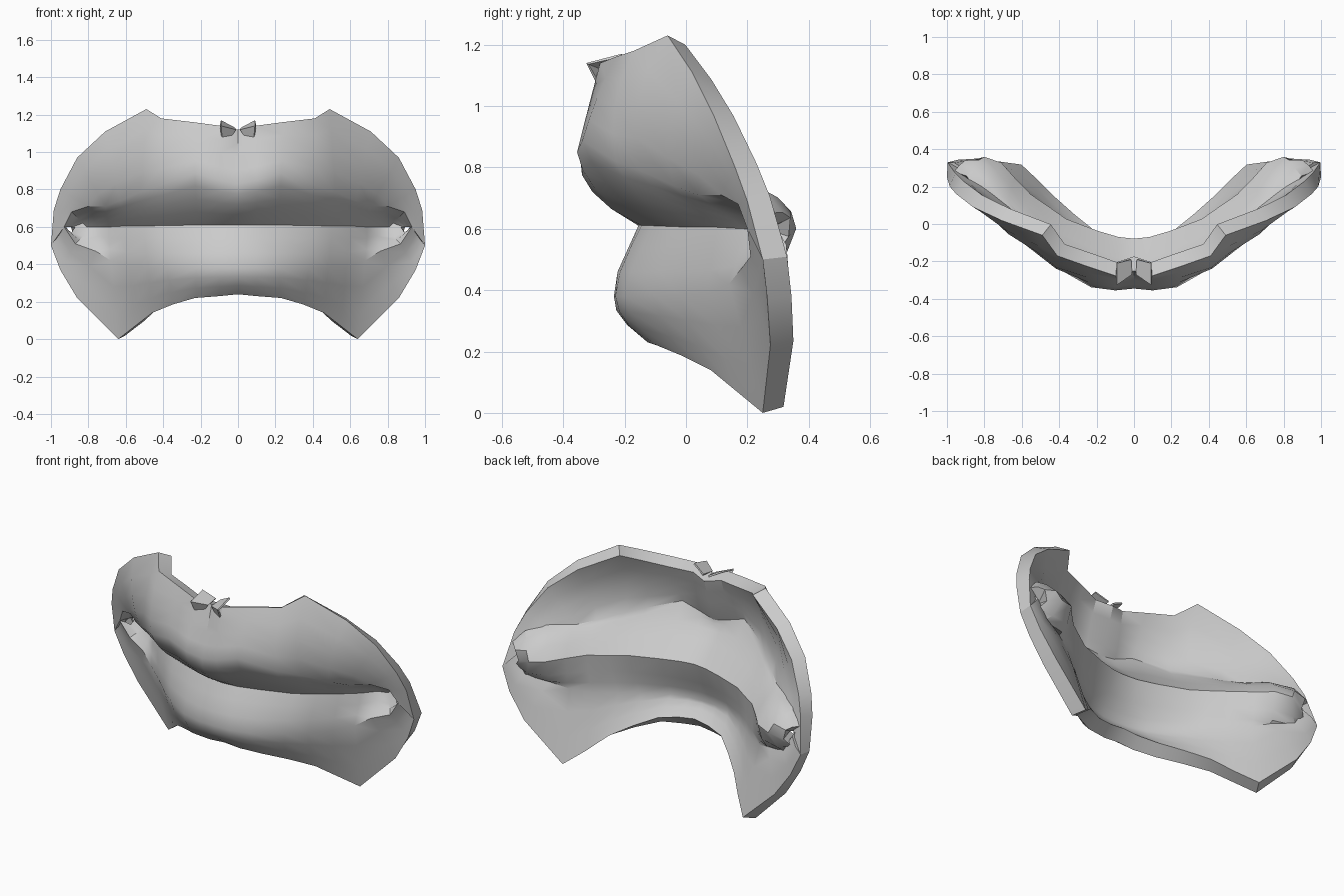
import bpy
import bmesh
import math
from mathutils import Vector

default_cube = bpy.data.objects.get("Cube")
if default_cube:
    bpy.data.objects.remove(default_cube, do_unlink=True)

grey = bpy.data.materials.new("plain grey")
grey.use_nodes = True
grey.diffuse_color = (0.6, 0.6, 0.6, 1)
grey.node_tree.nodes["Principled BSDF"].inputs["Base Color"].default_value = (0.6, 0.6, 0.6, 1)

# Guide curves of the left half, from the centre line out past the mouth corner
upper_rim = [(0, -.25, 1.12), (.09, -.28, 1.14), (.24, -.23, 1.16), (.41, -.17, 1.18),
             (.49, -.06, 1.23), (.71, .02, 1.11), (.86, .09, .97), (.95, .16, .8),
             (.985, .2, .69), (1, .25, .5)]
upper_crest = [(0, -.345, .83), (.1, -.355, .85), (.23, -.338, .887), (.42, -.23, .82),
               (.52, -.14, .785), (.63, -.04, .74), (.71, .04, .71), (.8, .115, .71),
               (.89, .17, .68), (.93, .2, .6)]
mouth_line = [(0, -.155, .61), (.1, -.145, .61), (.22, -.11, .61), (.4, -.04, .607),
              (.5, .03, .605), (.6, .1, .605), (.69, .19, .6), (.75, .26, .6),
              (.81, .28, .6), (.87, .26, .6)]
lower_band = [(0, -.187, .54), (.1, -.18, .54), (.22, -.145, .54), (.4, -.065, .54),
              (.5, .01, .54), (.6, .09, .54), (.69, .17, .54), (.75, .235, .55),
              (.83, .255, .55), (.89, .245, .57)]
lower_crest = [(0, -.235, .38), (.1, -.23, .38), (.22, -.2, .38), (.38, -.1, .38),
               (.48, -.02, .38), (.58, .07, .39), (.68, .14, .42), (.76, .18, .47),
               (.87, .21, .51), (.93, .2, .6)]
lower_rim = [(0, -.13, .24), (.1, -.125, .23), (.23, -.095, .22), (.35, -.01, .185),
             (.46, .08, .14), (.55, .165, .07), (.64, .25, 0), (.86, .275, .22),
             (.95, .265, .37), (1, .25, .5)]
LIP_COLUMNS = 5.5


def cheek_bulge(i):
    return .06 * math.exp(-((i - 4.2) / 1.5) ** 2)


def fading(amount):
    """Full at the centre, turning hollow beyond the mouth corner."""
    return lambda i: amount * (1 - i / LIP_COLUMNS)


def rows_between(start, end, steps, bulge):
    """Rows blended between two guide curves, swelling towards the front."""
    rows = []
    for t in steps:
        rows.append([Vector(a).lerp(Vector(b), t)
                     + Vector((0, -bulge(i) * 4 * t * (1 - t), 0))
                     for i, (a, b) in enumerate(zip(start, end))])
    return rows


def finish(obj, thickness):
    """Mirror the half, thicken it backwards and shade it."""
    bpy.context.collection.objects.link(obj)
    obj.data.materials.append(grey)
    mirror = obj.modifiers.new("mirror", 'MIRROR')
    mirror.merge_threshold = .002
    solid = obj.modifiers.new("thickness", 'SOLIDIFY')
    solid.thickness = thickness
    solid.offset = -1
    bpy.ops.object.select_all(action='DESELECT')
    obj.select_set(True)
    bpy.context.view_layer.objects.active = obj
    for name in ("mirror", "thickness"):
        bpy.ops.object.modifier_apply(modifier=name)
    bpy.ops.object.shade_smooth_by_angle(angle=math.radians(32))


def sheet(name, rows, thickness):
    """Skin a list of rows with quads facing the front."""
    bm = bmesh.new()
    grid = [[bm.verts.new(p) for p in row] for row in rows]
    for top, low in zip(grid, grid[1:]):
        for i in range(len(top) - 1):
            bm.faces.new((top[i], low[i], low[i + 1], top[i + 1]))
    bmesh.ops.remove_doubles(bm, verts=bm.verts, dist=.0005)
    mesh = bpy.data.meshes.new(name)
    bm.to_mesh(mesh)
    bm.free()
    finish(bpy.data.objects.new(name, mesh), thickness)


# Lip shell: upper lip, its underside, the mouth line and the lower lip
rows = [upper_rim]
rows += rows_between(upper_rim, upper_crest, (.25, .5, .75), cheek_bulge)
rows += [upper_crest]
rows += rows_between(upper_crest, mouth_line, (.25, .5, .75), fading(.055))
rows += [mouth_line, lower_band]
rows += rows_between(lower_band, lower_crest, (.5,), fading(.012))
rows += [lower_crest]
rows += rows_between(lower_crest, lower_rim, (.33, .67), fading(.03))
rows += [lower_rim]
sheet("lip_shell", rows, .08)

# Small folded flaps on either side of the groove above the upper lip
flap_back = [(.015, -.19, 1.13), (.09, -.21, 1.17)]
flap_front = [(.01, -.27, 1.12), (.09, -.325, 1.14)]
flap_foot = [(.03, -.27, 1.09), (.085, -.295, 1.08)]
sheet("groove_flaps", [flap_back, flap_front, flap_foot], .01)
